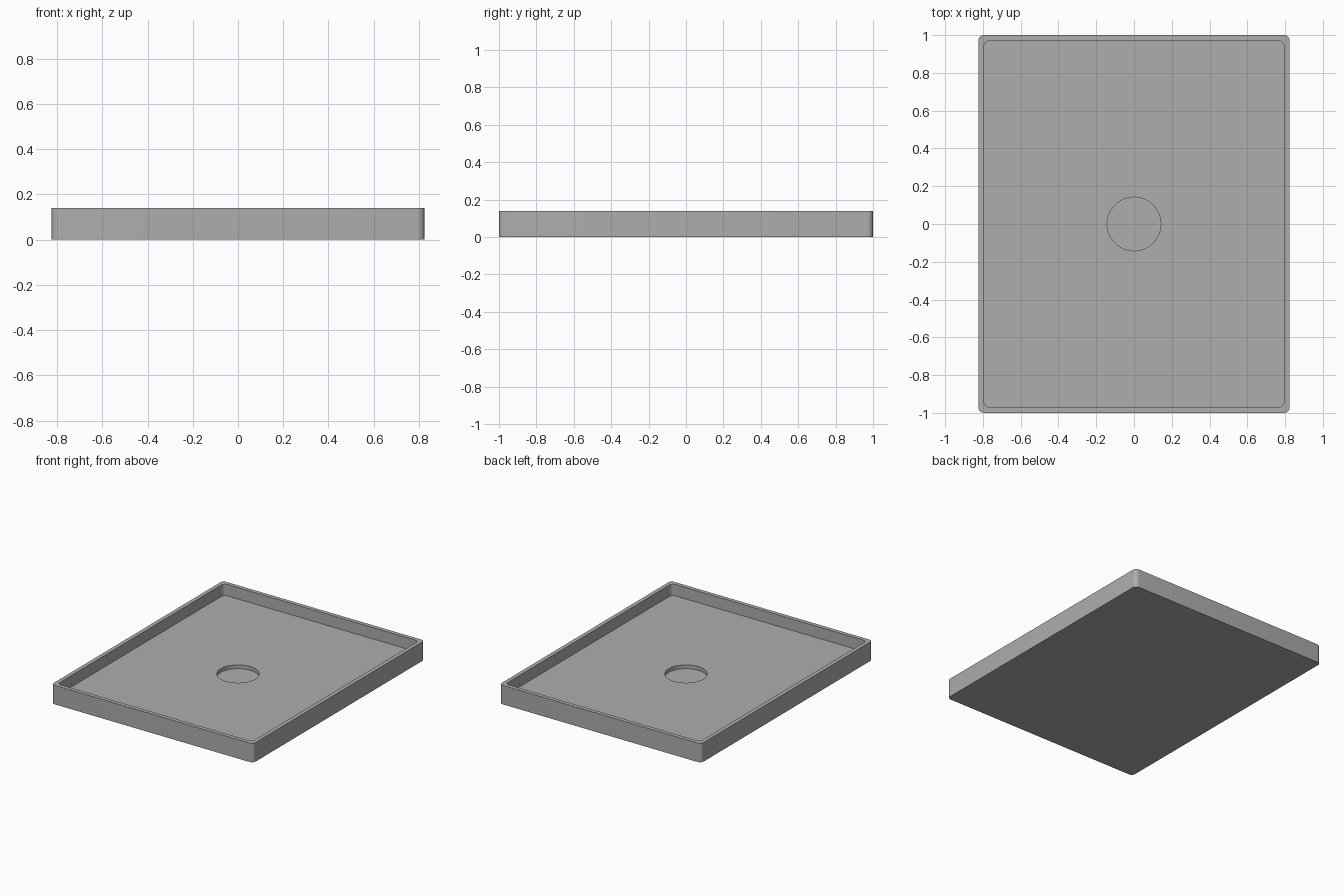
import bpy, bmesh, math

if "Cube" in bpy.data.objects:
    bpy.data.objects.remove(bpy.data.objects["Cube"], do_unlink=True)

HALF_X, HALF_Y, HEIGHT = 0.824, 1.0, 0.14
WALL, CORNER = 0.03, 0.03
FLOOR_Z, RECESS_Z, RECESS_R = 0.056, 0.028, 0.142

grey = bpy.data.materials.new("plain grey")
grey.use_nodes = True
colour = (0.42, 0.42, 0.42, 1)
grey.diffuse_color = colour
grey.node_tree.nodes["Principled BSDF"].inputs["Base Color"].default_value = colour

bm = bmesh.new()


def make_ring(points, z):
    verts = [bm.verts.new((x, y, z)) for x, y in points]
    for i, v in enumerate(verts):
        bm.edges.new((v, verts[(i + 1) % len(verts)]))
    return verts


def rounded_rectangle(half_x, half_y, r, steps=8):
    points = []
    for q, (sx, sy) in enumerate(((1, 1), (-1, 1), (-1, -1), (1, -1))):
        for i in range(steps + 1):
            a = math.pi / 2 * (q + i / steps)
            points.append((sx * (half_x - r) + r * math.cos(a),
                           sy * (half_y - r) + r * math.sin(a)))
    return points


def circle(r, sides=64):
    return [(r * math.cos(math.tau * i / sides), r * math.sin(math.tau * i / sides))
            for i in range(sides)]


def bridge(a, b):
    n = len(a)
    for i in range(n):
        j = (i + 1) % n
        bm.faces.new((a[i], a[j], b[j], b[i]))


def ring_edges(ring):
    return [bm.edges.get((v, ring[(i + 1) % len(ring)])) for i, v in enumerate(ring)]


# Outer shell, rim and inner wall
outer = rounded_rectangle(HALF_X, HALF_Y, CORNER)
inner = rounded_rectangle(HALF_X - WALL, HALF_Y - WALL, CORNER)
base = make_ring(outer, 0)
rim_outer = make_ring(outer, HEIGHT)
rim_inner = make_ring(inner, HEIGHT)
floor_edge = make_ring(inner, FLOOR_Z)
bm.faces.new(base[::-1])
bridge(base, rim_outer)
bridge(rim_outer, rim_inner)
bridge(rim_inner, floor_edge)

# Round recess sunk into the floor
recess_top = make_ring(circle(RECESS_R), FLOOR_Z)
recess_bottom = make_ring(circle(RECESS_R), RECESS_Z)
bridge(recess_top, recess_bottom)
bm.faces.new(recess_bottom)

# Floor between the wall and the recess
bmesh.ops.triangle_fill(bm, use_beauty=True, use_dissolve=False,
                        edges=ring_edges(floor_edge) + ring_edges(recess_top))
bmesh.ops.recalc_face_normals(bm, faces=bm.faces[:])

mesh = bpy.data.meshes.new("tray")
bm.to_mesh(mesh)
bm.free()
mesh.materials.append(grey)
tray = bpy.data.objects.new("tray", mesh)
bpy.context.collection.objects.link(tray)

# Smooth corners and recess wall, crisp edges
bpy.context.view_layer.objects.active = tray
tray.select_set(True)
bpy.ops.object.shade_smooth_by_angle(angle=math.radians(30))
